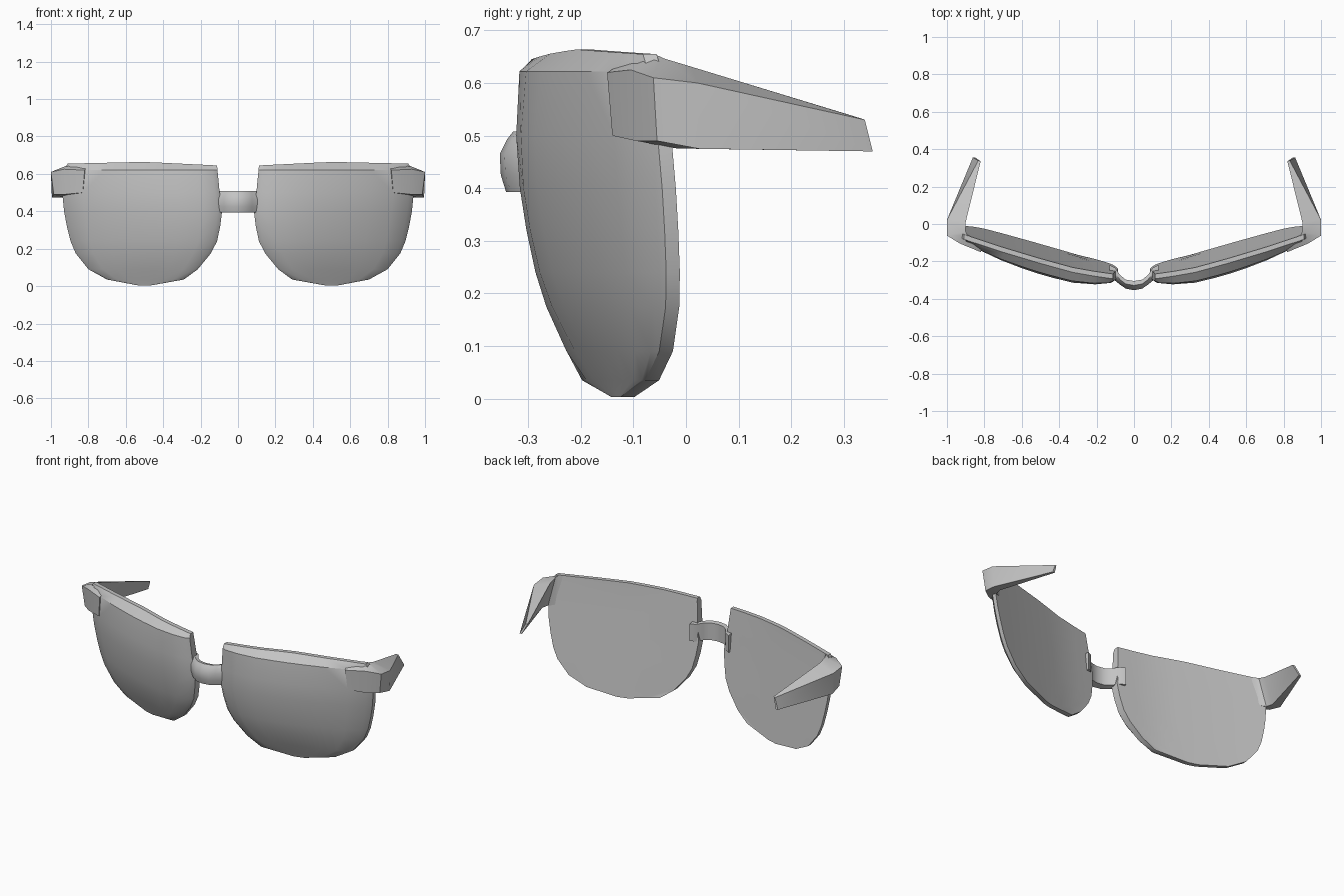
import bpy, bmesh, math

if "Cube" in bpy.data.objects:
    bpy.data.objects.remove(bpy.data.objects["Cube"])

grey = bpy.data.materials.new("plain_grey")
grey.use_nodes = True
GREY = (0.55, 0.55, 0.55, 1)
grey.diffuse_color = GREY
grey.node_tree.nodes["Principled BSDF"].inputs["Base Color"].default_value = GREY


def interp(table, v):
    """Piecewise linear lookup in a list of (key, value) pairs."""
    if v <= table[0][0]:
        return table[0][1]
    for (a, p), (b, q) in zip(table, table[1:]):
        if v <= b:
            return p + (q - p) * (v - a) / (b - a)
    return table[-1][1]


def finish(name, bm, mirror=False, angle=35):
    bmesh.ops.recalc_face_normals(bm, faces=bm.faces)
    mesh = bpy.data.meshes.new(name)
    bm.to_mesh(mesh)
    bm.free()
    mesh.materials.append(grey)
    ob = bpy.data.objects.new(name, mesh)
    bpy.context.collection.objects.link(ob)
    if mirror:
        mod = ob.modifiers.new("mirror", "MIRROR")
        mod.use_mirror_merge = False
    bpy.ops.object.select_all(action="DESELECT")
    ob.select_set(True)
    bpy.context.view_layer.objects.active = ob
    bpy.ops.object.shade_smooth_by_angle(angle=math.radians(angle))
    return ob


def loft(sections):
    """Skin a row of closed sections and cap both ends."""
    bm = bmesh.new()
    rings = [[bm.verts.new(p) for p in s] for s in sections]
    for r, s in zip(rings, rings[1:]):
        for i in range(len(r)):
            j = (i + 1) % len(r)
            bm.faces.new((r[i], r[j], s[j], s[i]))
    bm.faces.new(rings[0])
    bm.faces.new(rings[-1])
    return bm


# Lenses: rows of (height, inner x, outer x, bulge), swept-back flat rear
rows = [(0.650, 0.112, 0.91, 0.0), (0.622, 0.110, 0.93, 0.65),
        (0.50, 0.098, 0.94, 0.95), (0.40, 0.085, 0.93, 1.0),
        (0.32, 0.095, 0.915, 0.97), (0.24, 0.112, 0.895, 0.88),
        (0.175, 0.145, 0.868, 0.74), (0.09, 0.215, 0.80, 0.42),
        (0.035, 0.29, 0.70, 0.14), (0.003, 0.47, 0.53, 0.0)]
cols = [0, 0.03, 0.13, 0.27, 0.4, 0.5, 0.6, 0.73, 0.87, 0.97, 1]
rear = [(0.08, -0.272), (0.3, -0.24), (0.5, -0.185), (0.7, -0.125), (0.94, -0.046)]
crown = [(0.11, -0.005), (0.5, 0.014), (0.9, 0.005)]

bm = bmesh.new()
front, back = [], []
for k, (z, x0, x1, bulge) in enumerate(rows):
    f_row, b_row = [], []
    for u in cols:
        x = x0 + (x1 - x0) * u
        h = z + (interp(crown, x) if k == 0 else 0)
        y = interp(rear, x) + 0.12 * (0.65 - z)
        arch = math.sqrt(max(0, 4 * u * (1 - u)))
        t = 0.026 + bulge * (0.07 * arch + 0.02 * (1 - u))
        f_row.append(bm.verts.new((x, y - t, h)))
        b_row.append(bm.verts.new((x, y, h)))
    front.append(f_row)
    back.append(b_row)
for g in (front, back):
    for r, s in zip(g, g[1:]):
        for i in range(len(cols) - 1):
            bm.faces.new((r[i], r[i + 1], s[i + 1], s[i]))
# Rim joining the two surfaces
for f, b in [(front[0], back[0]), (front[-1], back[-1]),
             ([r[0] for r in front], [r[0] for r in back]),
             ([r[-1] for r in front], [r[-1] for r in back])]:
    for i in range(len(f) - 1):
        bm.faces.new((f[i], f[i + 1], b[i + 1], b[i]))
finish("lenses", bm, mirror=True)

# Temple arms: wedge sections (top inner, outer top, outer bottom, inner bottom)
arm = [
    [(0.80, -0.10, 0.650), (0.82, -0.150, 0.62), (0.83, -0.140, 0.50), (0.84, -0.07, 0.50)],
    [(0.89, -0.06, 0.655), (0.93, -0.105, 0.625), (0.93, -0.095, 0.49), (0.90, -0.04, 0.48)],
    [(0.90, -0.04, 0.646), (1.00, -0.062, 0.61), (0.985, -0.055, 0.49), (0.935, -0.02, 0.476)],
    [(0.90, 0.01, 0.631), (1.00, 0.022, 0.60), (0.995, 0.025, 0.475), (0.945, 0.02, 0.475)],
    [(0.82, 0.335, 0.532), (0.832, 0.34, 0.53), (0.862, 0.355, 0.47), (0.848, 0.355, 0.47)],
]
finish("temple_arms", loft(arm), mirror=True, angle=40)

# Nose bridge: (x, front y, rear y), rounded section swept across the gap
half = [(0.0, -0.352, -0.305), (0.045, -0.343, -0.297), (0.075, -0.322, -0.272),
        (0.10, -0.302, -0.235), (0.13, -0.285, -0.22)]
path = [(-x, f, b) for x, f, b in reversed(half[1:])] + half
sections = []
for x, f, b in path:
    sections.append([(x, f + 0.01, 0.393), (x, f, 0.425), (x, f - 0.002, 0.465),
                     (x, f + 0.012, 0.493), (x, (f + b) / 2, 0.508),
                     (x, b, 0.503), (x, b, 0.40)])
finish("nose_bridge", loft(sections), angle=50)
